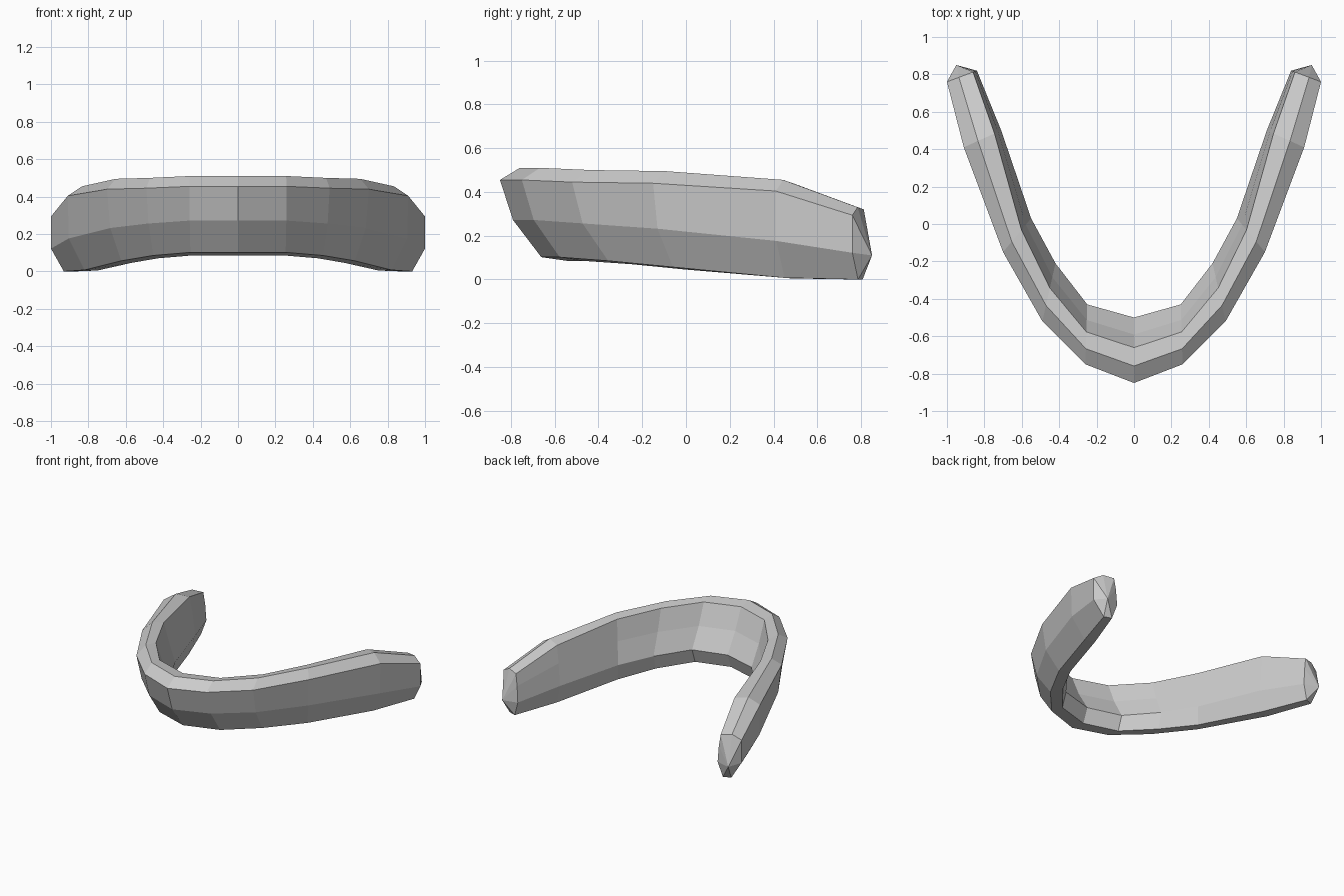
import bpy, bmesh

if "Cube" in bpy.data.objects:
    bpy.data.objects.remove(bpy.data.objects["Cube"])

# Stations from the front centre to the arm end:
# outer x, y, inner x, y, bottom z, top z, blend towards the arm profile
stations = [
    (0.00, -0.85, 0.00, -0.50, 0.085, 0.51, 0.0),
    (0.26, -0.75, 0.25, -0.43, 0.085, 0.51, 0.0),
    (0.49, -0.52, 0.42, -0.21, 0.07, 0.50, 0.1),
    (0.70, -0.15, 0.55, 0.03, 0.045, 0.495, 0.35),
    (0.91, 0.41, 0.71, 0.50, 0.005, 0.455, 0.85),
    (1.00, 0.76, 0.84, 0.82, 0.00, 0.33, 1.0),
]
# Cross-sections as (outer-to-inner, bottom-to-top) fractions
front_profile = [(0, .87), (.26, 1), (.54, .97), (.74, .60),
                 (1, .25), (.88, 0), (.54, .04), (.17, .44)]
arm_profile = [(0, .89), (.40, 1), (.87, .97), (.95, .70),
               (1, .33), (.78, 0), (.43, 0), (0, .37)]

bm = bmesh.new()


def ring(ox, oy, ix, iy, bottom, top, blend):
    verts = []
    for (u0, v0), (u1, v1) in zip(front_profile, arm_profile):
        u = u0 + (u1 - u0) * blend
        v = v0 + (v1 - v0) * blend
        verts.append(bm.verts.new((ox + (ix - ox) * u, oy + (iy - oy) * u,
                                   bottom + (top - bottom) * v)))
    return verts


# Skin the curved half band
rings = [ring(*s) for s in stations]
n = len(front_profile)
for a, b in zip(rings, rings[1:]):
    for i in range(n):
        j = (i + 1) % n
        bm.faces.new((a[i], a[j], b[j], b[i]))

# Pointed faceted cap at the arm end
tip = bm.verts.new((0.95, 0.85, 0.11))
for i in range(n):
    bm.faces.new((rings[-1][i], rings[-1][(i + 1) % n], tip))

# Make the faces point outwards: the outer wall at the front must face -y
bm.normal_update()
wall = next(f for f in bm.faces
            if all(v in f.verts for v in (rings[0][0], rings[0][7])))
if wall.normal.y > 0:
    bmesh.ops.reverse_faces(bm, faces=bm.faces[:])

mesh = bpy.data.meshes.new("curved_band")
bm.to_mesh(mesh)
bm.free()
band = bpy.data.objects.new("curved_band", mesh)
bpy.context.collection.objects.link(band)

# Mirror to the other arm
mirror = band.modifiers.new("mirror", 'MIRROR')
mirror.use_axis[0] = True
mirror.use_clip = True
